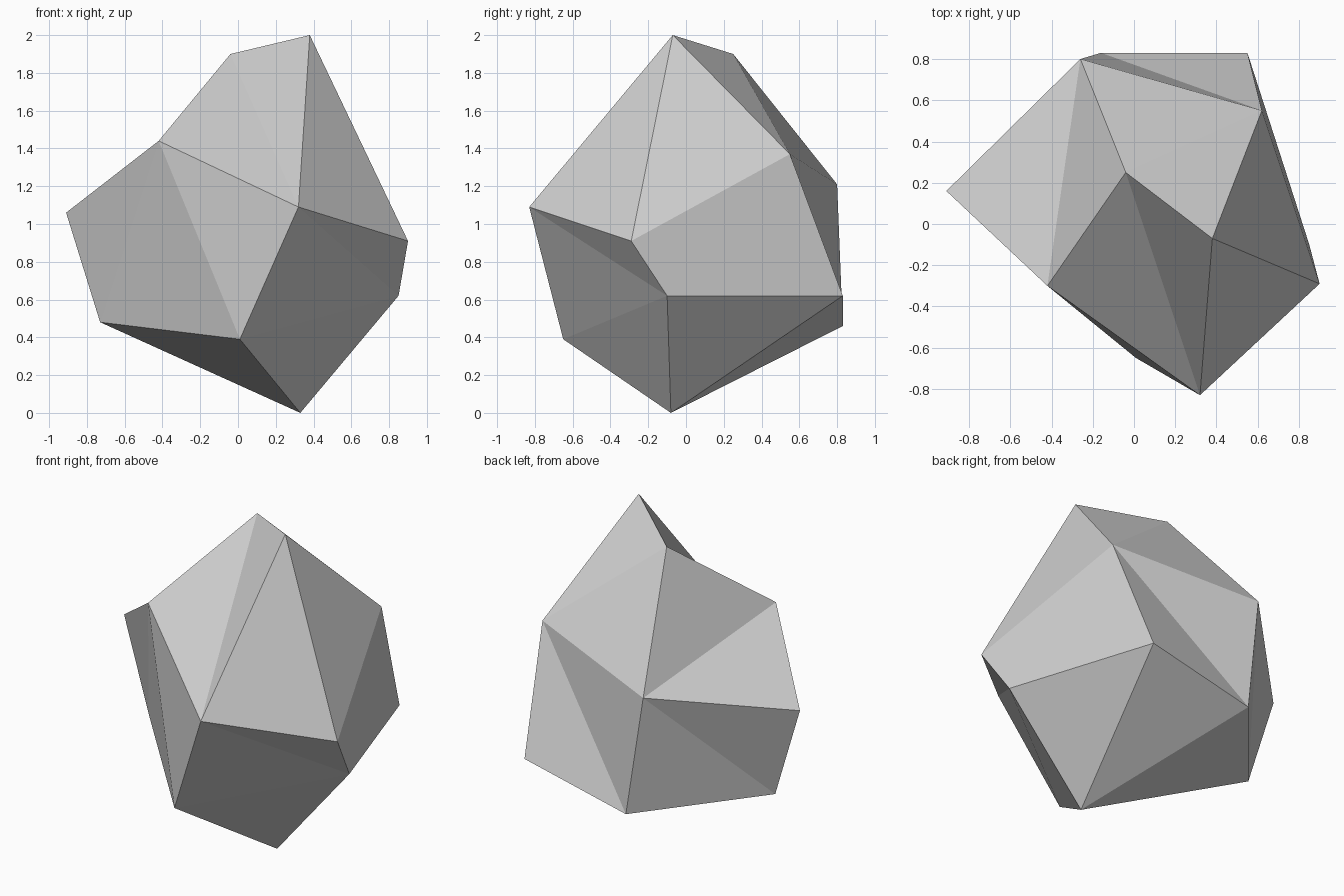
import bpy
import bmesh

cube = bpy.data.objects.get("Cube")
if cube:
    bpy.data.objects.remove(cube, do_unlink=True)

# Single stone colour
stone = bpy.data.materials.new("stone_grey")
stone.use_nodes = True
grey = (0.62, 0.62, 0.62, 1)
stone.diffuse_color = grey
shader = stone.node_tree.nodes["Principled BSDF"]
shader.inputs["Base Color"].default_value = grey
shader.inputs["Roughness"].default_value = 0.9

# Corners of the boulder
corners = {
    "peak": (0.38, -0.07, 2),
    "ridge": (-0.04, 0.25, 1.9),
    "shoulder": (-0.42, -0.3, 1.44),
    "nose": (0.32, -0.83, 1.09),
    "east": (0.9, -0.29, 0.91),
    "west": (-0.91, 0.16, 1.06),
    "west_low": (-0.73, 0.15, 0.48),
    "chin": (0.01, -0.65, 0.39),
    "foot": (0.33, -0.08, 0),
    "east_low": (0.85, -0.1, 0.62),
    "back": (-0.26, 0.8, 1.21),
    "back_east": (0.62, 0.55, 1.37),
    "back_east_low": (0.55, 0.83, 0.62),
    "back_low": (-0.16, 0.83, 0.46),
}

# Triangular facets, grouped by side
facets = [
    # upper facets
    "peak ridge nose", "ridge shoulder nose", "peak nose east",
    "peak east back_east", "peak ridge back_east",
    "ridge back back_east", "ridge shoulder back", "shoulder back west",
    # front facets
    "shoulder nose chin", "shoulder west west_low", "shoulder west_low chin",
    "nose east east_low", "nose east_low chin",
    # side and back facets
    "east back_east back_east_low", "east back_east_low east_low",
    "back back_east back_low", "back_east back_east_low back_low",
    "back west west_low", "back west_low back_low",
    # underside facets
    "west_low chin foot", "chin east_low foot",
    "east_low back_east_low foot", "back_east_low back_low foot",
    "west_low back_low foot",
]

# Boulder: flat-shaded closed mesh
bm = bmesh.new()
verts = {name: bm.verts.new(co) for name, co in corners.items()}
for facet in facets:
    bm.faces.new([verts[name] for name in facet.split()])
bmesh.ops.recalc_face_normals(bm, faces=bm.faces[:])
mesh = bpy.data.meshes.new("boulder")
bm.to_mesh(mesh)
bm.free()
mesh.materials.append(stone)
boulder = bpy.data.objects.new("boulder", mesh)
bpy.context.collection.objects.link(boulder)
